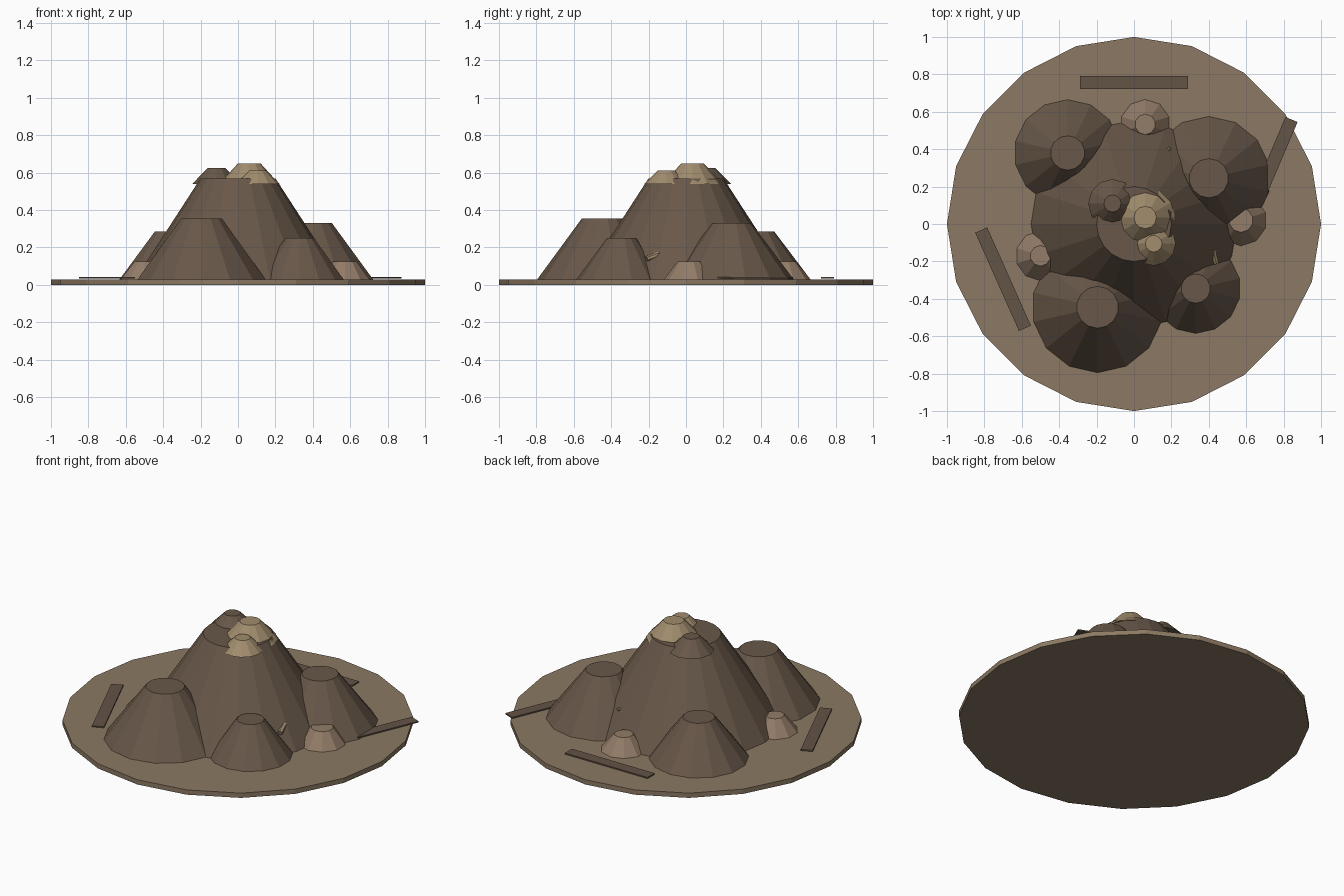
import bpy, math
from mathutils import Vector

if "Cube" in bpy.data.objects:
    bpy.data.objects.remove(bpy.data.objects["Cube"])

def material(name, rgb):
    m = bpy.data.materials.new(name)
    m.diffuse_color = (*rgb, 1)
    m.use_nodes = True
    m.node_tree.nodes["Principled BSDF"].inputs["Base Color"].default_value = m.diffuse_color
    return m

GROUND = material("ground", (0.26, 0.19, 0.125))
HILL = material("dark_earth", (0.138, 0.096, 0.066))
ROCK = material("rock", (0.29, 0.20, 0.138))
TAN = material("tan_soil", (0.36, 0.265, 0.155))
TRACK = material("track", (0.125, 0.088, 0.062))

def frustum(name, x, y, z0, z1, r0, r1, sides, mat):
    bpy.ops.mesh.primitive_cone_add(vertices=sides, radius1=r0, radius2=r1,
                                    depth=z1 - z0, location=(x, y, (z0 + z1) / 2))
    o = bpy.context.object
    o.name = name
    o.data.materials.append(mat)
    return o

# Ground disc and central mound
frustum("ground_disc", 0, 0, 0, 0.03, 1, 1, 20, GROUND)
frustum("main_mound", 0, 0, 0.03, 0.57, 0.55, 0.20, 20, HILL)

# Side mounds: x, y, top height, base radius, top radius
for i, (x, y, h, r0, r1) in enumerate([
        (-0.195, -0.445, 0.355, 0.35, 0.112),
        (0.40, 0.245, 0.33, 0.33, 0.105),
        (-0.355, 0.38, 0.285, 0.285, 0.092),
        (0.33, -0.345, 0.25, 0.24, 0.078)]):
    frustum(f"side_mound_{i + 1}", x, y, 0.03, h, r0, r1, 14, HILL)

# Summit heaps
for name, x, y, h, r0, r1, mat in [
        ("summit_heap_large", 0.06, 0.035, 0.65, 0.16, 0.06, TAN),
        ("summit_heap_small", 0.105, -0.105, 0.612, 0.118, 0.045, TAN),
        ("summit_heap_dark", -0.115, 0.11, 0.625, 0.13, 0.046, HILL)]:
    frustum(name, x, y, 0.54, h, r0, r1, 12, mat)

# Small rocks at the foot
for i, (x, y, r0, r1) in enumerate([(0.06, 0.533, 0.133, 0.055),
                                    (-0.50, -0.17, 0.133, 0.055),
                                    (0.572, 0.02, 0.137, 0.065)]):
    frustum(f"foot_rock_{i + 1}", x, y, 0.03, 0.125, r0, r1, 10, ROCK)

# Flat track strips: x, y, angle, length
for i, (x, y, a, length) in enumerate([(0, 0.757, 0, 0.575),
                                       (-0.70, -0.295, -66, 0.575),
                                       (0.762, 0.37, 67, 0.41)]):
    bpy.ops.mesh.primitive_cube_add(size=1, location=(x, y, 0.038),
                                    rotation=(0, 0, math.radians(a)))
    o = bpy.context.object
    o.name = f"track_strip_{i + 1}"
    o.scale = (length, 0.07, 0.008)
    o.data.materials.append(TRACK)

# Tiny sticks poking out of the main mound
for i, (a, b, r) in enumerate([((0.42, -0.13, 0.17), (0.44, -0.21, 0.14), 0.015),
                               ((0.16, 0.34, 0.19), (0.19, 0.41, 0.195), 0.01)]):
    a, b = Vector(a), Vector(b)
    bpy.ops.mesh.primitive_cylinder_add(
        vertices=6, radius=r, depth=(b - a).length, location=(a + b) / 2,
        rotation=(b - a).to_track_quat('Z', 'Y').to_euler())
    o = bpy.context.object
    o.name = f"stick_{i + 1}"
    o.data.materials.append(TAN)
